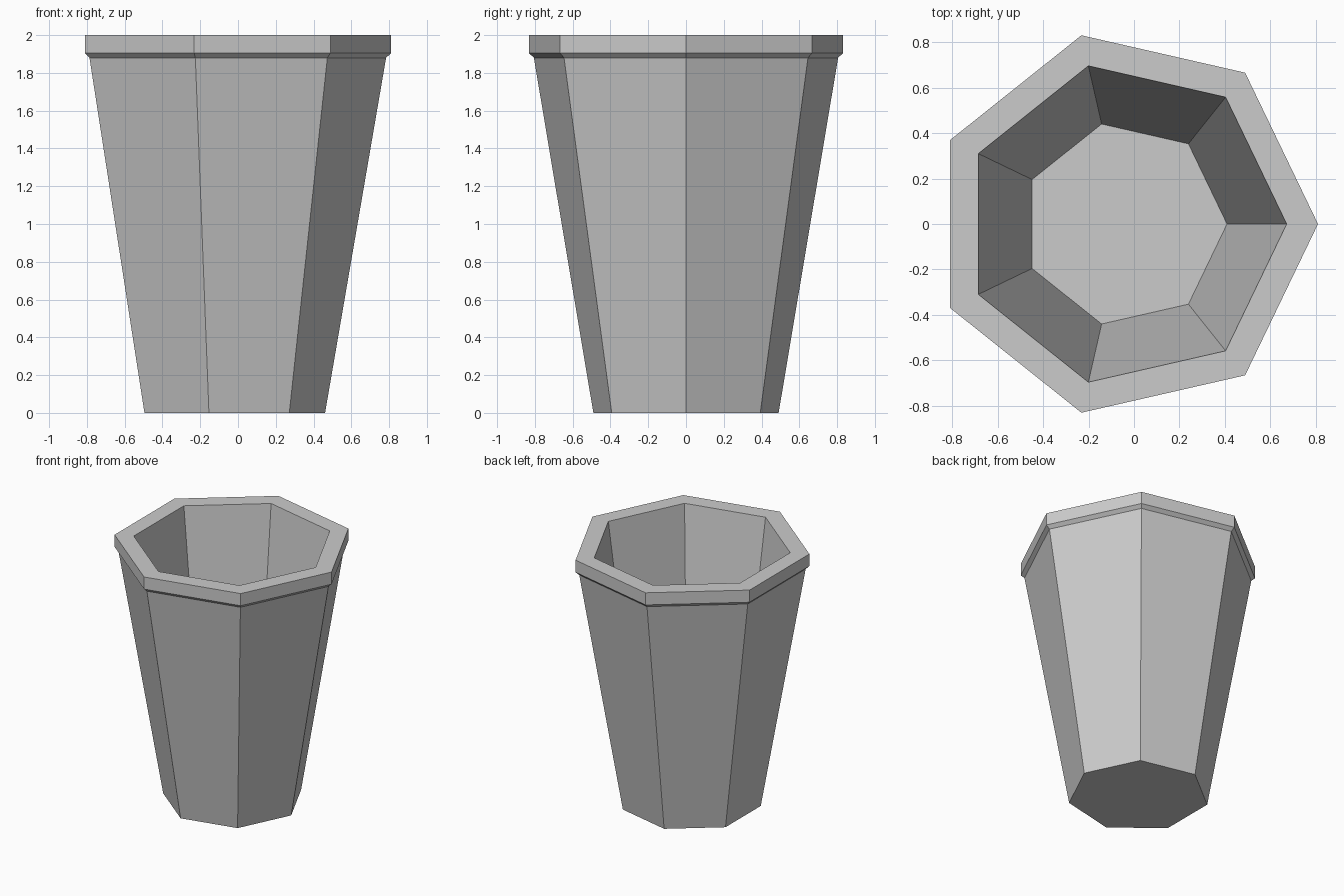
import bpy
import bmesh
from math import cos, sin, tau

cube = bpy.data.objects.get("Cube")
if cube:
    bpy.data.objects.remove(cube, do_unlink=True)

SIDES = 7
CENTRE_X = -0.042

# (radius, height) from the underside, up the outside, over the rim, down to the inner floor
PROFILE = [
    (0.503, 0.0),
    (0.826, 1.88),
    (0.853, 1.905),
    (0.853, 2.0),
    (0.715, 2.0),
    (0.452, 0.10),
]

# Single grey material
grey = bpy.data.materials.new("plain grey")
grey.use_nodes = True
colour = (0.6, 0.6, 0.6, 1.0)
grey.diffuse_color = colour
grey.node_tree.nodes["Principled BSDF"].inputs["Base Color"].default_value = colour


def ring(bm, radius, z):
    """Heptagon with one corner pointing to +x."""
    return [bm.verts.new((CENTRE_X + radius * cos(tau * i / SIDES),
                          radius * sin(tau * i / SIDES), z))
            for i in range(SIDES)]


# Tapered pot: stacked rings bridged by flat quads, closed by two caps
bm = bmesh.new()
rings = [ring(bm, r, z) for r, z in PROFILE]
for low, high in zip(rings, rings[1:]):
    for i in range(SIDES):
        j = (i + 1) % SIDES
        bm.faces.new((low[i], low[j], high[j], high[i]))
bm.faces.new(rings[0][::-1])   # underside
bm.faces.new(rings[-1])        # inner floor
bmesh.ops.recalc_face_normals(bm, faces=bm.faces[:])

mesh = bpy.data.meshes.new("pot")
bm.to_mesh(mesh)
bm.free()
mesh.materials.append(grey)
pot = bpy.data.objects.new("pot", mesh)
bpy.context.collection.objects.link(pot)
